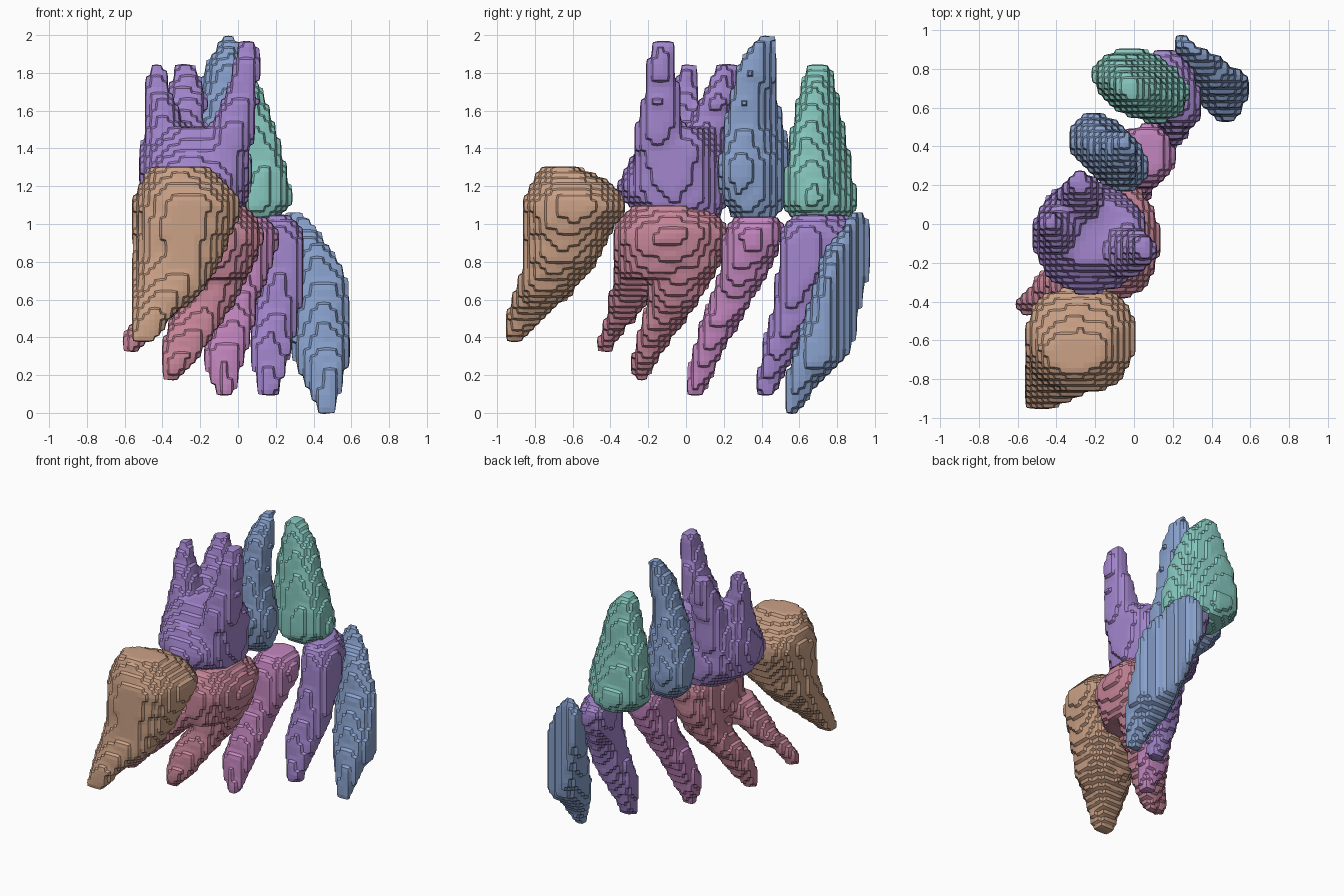
import bpy
import bmesh
import math
from mathutils import Vector, Matrix, noise

if "Cube" in bpy.data.objects:
    bpy.data.objects.remove(bpy.data.objects["Cube"], do_unlink=True)

CELL = 0.03      # step size of the scanned surface
SIDES = 24       # points round each cross-section
SUBSTEPS = 4     # rings added between given sections
SWELL = 0.007    # allowance for the softening of the surface


def make_material(name, color):
    mat = bpy.data.materials.new(name)
    mat.use_nodes = True
    mat.diffuse_color = (*color, 1)
    mat.node_tree.nodes["Principled BSDF"].inputs["Base Color"].default_value = (*color, 1)
    return mat


tan = make_material("tan", (.60, .36, .24))
rose = make_material("rose", (.58, .24, .32))
orchid = make_material("orchid", (.55, .24, .52))
violet = make_material("violet", (.37, .24, .62))
slate_blue = make_material("slate blue", (.25, .36, .61))
teal = make_material("teal", (.24, .58, .52))


def blend(a, b, c, d, t):
    """Smooth curve from b to c, with a and d as neighbours."""
    return 0.5 * (2 * b + (c - a) * t + (2 * a - 5 * b + 4 * c - d) * t * t
                  + (3 * b - a - 3 * c + d) * t ** 3)


def refine(sections):
    """Add smooth in-between sections."""
    rows = [Vector(s) for s in sections]
    last = len(rows) - 1
    out = []
    for i in range(last):
        a, d = rows[max(i - 1, 0)], rows[min(i + 2, last)]
        for k in range(SUBSTEPS):
            out.append(blend(a, rows[i], rows[i + 1], d, k / SUBSTEPS))
    return out + [rows[-1]]


def loft(bm, sections, angle, cut):
    """Skin oval sections given as (z, x, y, half width, half depth)."""
    turn = Matrix.Rotation(math.radians(angle), 3, "Z")
    rings = []
    for z, x, y, rx, ry in refine(sorted(sections)):
        ring = []
        for k in range(SIDES):
            a = math.tau * k / SIDES
            c, s = math.cos(a), math.sin(a)
            # slightly squared oval
            local = turn @ Vector((math.copysign(abs(c) ** .9, c) * (rx + SWELL),
                                   math.copysign(abs(s) ** .9, s) * (ry + SWELL), 0))
            p = Vector((x, y, z)) + local
            # uneven scanned surface
            p += local.normalized() * noise.noise(p * 9) * .015
            if cut:
                normal, offset = cut
                p -= normal * max(0, p.dot(normal) - offset)
            ring.append(bm.verts.new(p))
        rings.append(ring)
    for low, high in zip(rings, rings[1:]):
        for k in range(SIDES):
            n = (k + 1) % SIDES
            bm.faces.new((low[k], low[n], high[n], high[k]))
    bm.faces.new(rings[0][::-1])
    bm.faces.new(rings[-1])


def tooth(name, mat, *parts, angle=0, cut=None):
    """Fuse crown and roots, then give them the stepped scan surface."""
    bm = bmesh.new()
    for part in parts:
        loft(bm, part, angle, cut)
    bmesh.ops.recalc_face_normals(bm, faces=bm.faces)
    mesh = bpy.data.meshes.new(name)
    bm.to_mesh(mesh)
    bm.free()
    mesh.materials.append(mat)
    obj = bpy.data.objects.new(name, mesh)
    bpy.context.collection.objects.link(obj)
    size = max(max(v.co[i] for v in mesh.vertices) - min(v.co[i] for v in mesh.vertices)
               for i in range(3))
    fuse = obj.modifiers.new("fuse", "REMESH")
    fuse.mode = "VOXEL"
    fuse.voxel_size = CELL / 2
    steps = obj.modifiers.new("steps", "REMESH")
    steps.mode = "BLOCKS"
    steps.octree_depth = 5
    steps.scale = min(.99, size / (CELL * 2 ** steps.octree_depth))
    steps.use_remove_disconnected = False
    soften = obj.modifiers.new("soften", "SMOOTH")
    soften.factor = .5
    soften.iterations = 4
    return obj


# Lower row, back to front of the jaw
tooth("lower_rear_molar", tan,
      [(.38, -.50, -.92, .05, .05), (.5, -.46, -.85, .1, .1),
       (.65, -.37, -.75, .18, .15), (.8, -.32, -.67, .22, .19),
       (.95, -.29, -.63, .25, .23), (1.1, -.27, -.59, .28, .27),
       (1.2, -.29, -.6, .24, .22), (1.3, -.29, -.67, .15, .09)])

tooth("lower_first_molar", rose,
      # crown
      [(.72, -.12, -.1, .17, .25), (.9, -.09, -.09, .21, .29),
       (1.0, -.09, -.08, .20, .28), (1.09, -.1, -.1, .14, .2)],
      # rear root
      [(.32, -.57, -.43, .03, .03), (.42, -.52, -.4, .07, .05),
       (.55, -.40, -.32, .1, .09), (.8, -.2, -.24, .14, .13)],
      # front root
      [(.18, -.35, -.25, .04, .03), (.3, -.31, -.21, .09, .07),
       (.45, -.24, -.14, .13, .1), (.6, -.15, -.06, .14, .13),
       (.8, -.08, 0, .16, .18)])

tooth("lower_rear_premolar", orchid,
      [(.08, -.07, .05, .04, .03), (.28, -.07, .1, .1, .07),
       (.5, -.03, .19, .11, .1), (.7, .02, .29, .12, .12),
       (.88, .05, .34, .15, .15), (.98, .06, .36, .14, .14),
       (1.05, .05, .37, .08, .1)])

tooth("lower_front_premolar", violet,
      [(.08, .16, .41, .04, .03), (.3, .17, .48, .1, .08),
       (.5, .2, .55, .12, .1), (.7, .22, .62, .12, .13),
       (.9, .21, .69, .12, .2), (1.0, .19, .71, .11, .19),
       (1.06, .17, .72, .07, .12)], angle=20)

# Lower canine, sliced flat on its outer side
tooth("lower_canine", slate_blue,
      [(-.02, .46, .55, .03, .02), (.15, .45, .62, .1, .07),
       (.3, .45, .71, .15, .13), (.5, .44, .8, .17, .16),
       (.7, .41, .85, .19, .15), (.85, .37, .88, .17, .12),
       (.97, .31, .91, .11, .07), (1.08, .31, .92, .03, .02)],
      angle=-30, cut=(Vector((.52, .855, 0)).normalized(), .96))

# Upper row, back to front of the jaw
tooth("upper_molar", violet,
      # crown
      [(1.01, -.17, .03, .14, .13), (1.1, -.21, -.05, .24, .25),
       (1.22, -.23, -.07, .28, .28), (1.4, -.22, -.04, .28, .21),
       (1.52, -.22, -.03, .22, .15)],
      # inner root
      [(1.3, -.07, -.12, .12, .16), (1.5, -.03, -.14, .11, .12),
       (1.7, .02, -.13, .08, .09), (1.85, .045, -.13, .06, .07),
       (1.98, .05, -.12, .04, .04)],
      # outer rear root
      [(1.3, -.4, -.04, .11, .15), (1.6, -.4, -.02, .08, .1),
       (1.72, -.43, 0, .06, .06), (1.86, -.42, .02, .03, .03)],
      # outer front root
      [(1.3, -.32, .08, .13, .12), (1.55, -.29, .13, .11, .1),
       (1.7, -.27, .18, .09, .08), (1.85, -.29, .22, .04, .04)])

tooth("upper_premolar", slate_blue,
      [(1.02, -.12, .37, .1, .09), (1.12, -.13, .37, .2, .13),
       (1.3, -.13, .37, .23, .14), (1.5, -.13, .36, .18, .11),
       (1.7, -.1, .36, .135, .09), (1.85, -.07, .38, .1, .07),
       (2.01, -.04, .43, .03, .03)], angle=-42)

tooth("upper_canine", teal,
      [(1.02, .06, .7, .13, .13), (1.1, .04, .71, .23, .17),
       (1.25, .03, .71, .245, .15), (1.45, .01, .7, .21, .12),
       (1.65, 0, .7, .15, .09), (1.77, -.01, .7, .09, .07),
       (1.86, -.02, .7, .04, .04)], angle=-24)
